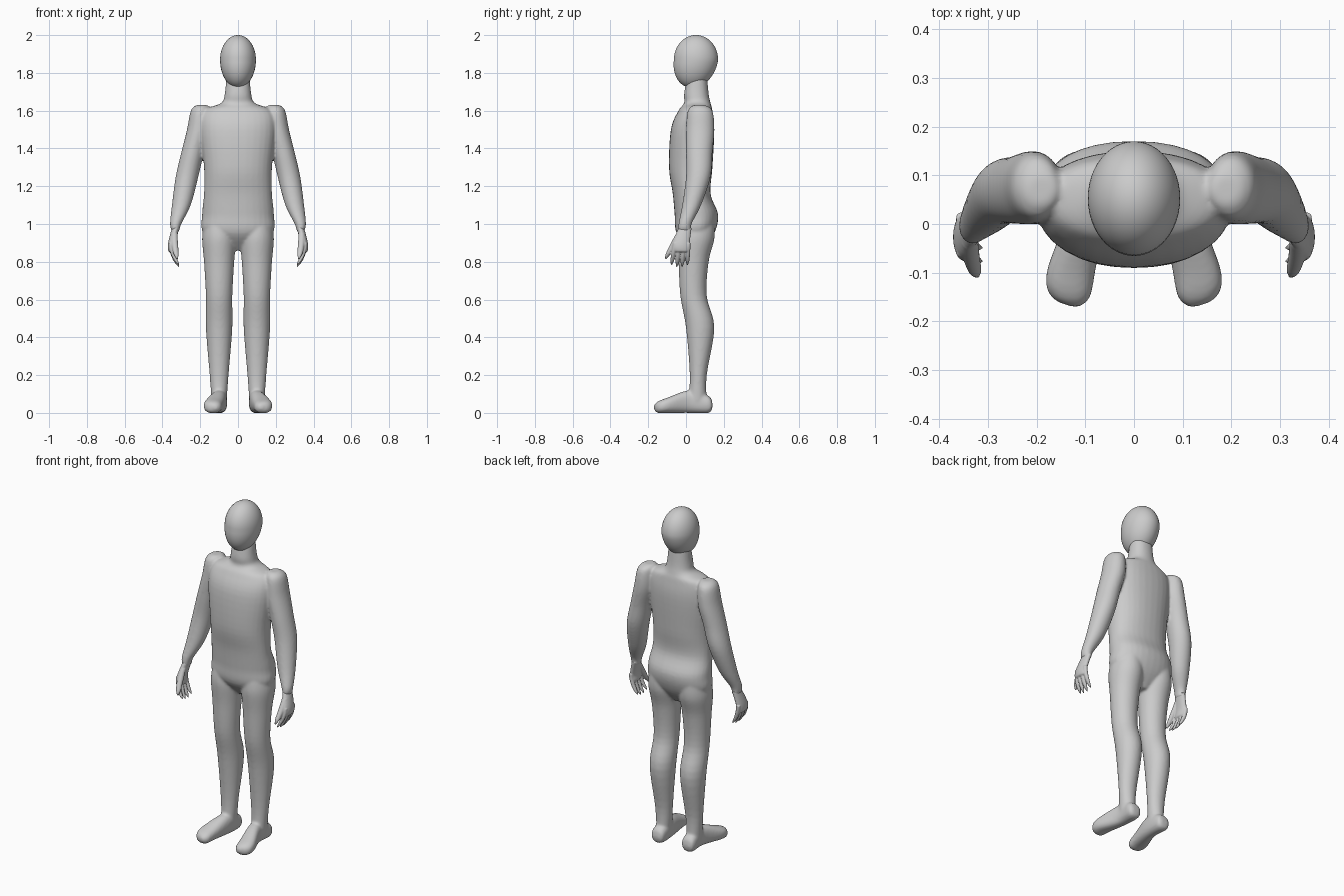
import bpy, bmesh, math
from mathutils import Matrix, Vector

cube = bpy.data.objects.get("Cube")
if cube:
    bpy.data.objects.remove(cube, do_unlink=True)

grey = bpy.data.materials.new("plain grey")
grey.use_nodes = True
colour = (0.6, 0.6, 0.6, 1)
grey.diffuse_color = colour
grey.node_tree.nodes["Principled BSDF"].inputs["Base Color"].default_value = colour


def smooth_sections(sections, steps=5):
    """Fill in sections between the given ones with a smooth curve."""
    rows = [Vector(section) for section in sections]
    padded = [rows[0], *rows, rows[-1]]
    filled = []
    for before, start, end, after in zip(padded, padded[1:], padded[2:], padded[3:]):
        leave, arrive = (end - before) / 2, (after - start) / 2
        for step in range(steps):
            t = step / steps
            ease = t * t * (3 - 2 * t)
            filled.append(start.lerp(end, ease)
                          + leave * t * (1 - t) ** 2 - arrive * t * t * (1 - t))
    return filled + [rows[-1]]


def superellipse(angle, power):
    """Point on a unit circle, squared off as the power rises."""
    return [math.copysign(abs(value) ** (2 / power), value)
            for value in (math.cos(angle), math.sin(angle))]


def loft(bm, sections, side=1, lengthwise=False, power=2, count=32):
    """Closed skin over sections of (level, low, high, half width, centre x).
    Low and high run front to back, or bottom to top on a lengthwise part."""
    outline = [superellipse(math.tau * i / count, power) for i in range(count)]
    previous = None
    for level, low, high, half, centre in smooth_sections(sections):
        ring = []
        for across, along in outline:
            x = side * (centre + across * half)
            depth = (low + high) / 2 + along * (high - low) / 2
            place = (x, level, depth) if lengthwise else (x, depth, level)
            ring.append(bm.verts.new(place))
        if previous is None:
            bm.faces.new(ring)
        else:
            for i in range(count):
                bm.faces.new((previous[i - 1], previous[i], ring[i], ring[i - 1]))
        previous = ring
    bm.faces.new(previous)


def finger(bm, side, root, tip, radius, count=7):
    """Tapered finger that curls sideways from its root to a rounded tip."""
    root, tip = Vector(root), Vector(tip)
    sections = []
    for i in range(count):
        t = i / (count - 1)
        point = root.lerp(tip, t)
        centre = root.x + (tip.x - root.x) * t * t
        thick = radius * math.sqrt(1.05 - t ** 4)
        sections.append((point.z, point.y - thick, point.y + thick, thick, centre))
    loft(bm, sections, side, count=16)


def finish(bm, name):
    """Turn the skin into a smooth-shaded object."""
    bmesh.ops.recalc_face_normals(bm, faces=bm.faces)
    mesh = bpy.data.meshes.new(name)
    bm.to_mesh(mesh)
    bm.free()
    mesh.materials.append(grey)
    mesh.shade_smooth()
    part = bpy.data.objects.new(name, mesh)
    bpy.context.collection.objects.link(part)
    return part


def fuse(part, voxel, relax):
    """Merge overlapping skins and soften the joins."""
    remesh = part.modifiers.new("fuse", "REMESH")
    remesh.mode = "VOXEL"
    remesh.voxel_size = voxel
    remesh.use_smooth_shade = True
    soften = part.modifiers.new("soften", "SMOOTH")
    soften.factor = 0.5
    soften.iterations = relax


# Torso from crotch to neck
torso = [
    (.86, .02, .09, .03, 0),
    (.95, -.05, .15, .18, 0),
    (1.05, -.06, .17, .19, 0),
    (1.16, -.07, .13, .18, 0),
    (1.3, -.09, .14, .18, 0),
    (1.5, -.08, .15, .2, 0),
    (1.6, -.04, .14, .18, 0),
    (1.64, -.01, .13, .09, 0),
    (1.69, -.01, .12, .07, 0),
    (1.8, .01, .11, .06, 0),
]
# Leg from hip to ankle
leg = [
    (1, -.04, .15, .08, .1),
    (.92, -.05, .15, .09, .1),
    (.8, -.04, .12, .08, .1),
    (.62, -.03, .11, .07, .1),
    (.45, 0, .15, .07, .1),
    (.2, .02, .11, .05, .1),
    (.06, .01, .11, .04, .1),
]
# Arm from shoulder to wrist
arm = [
    (1.63, .04, .1, .03, .19),
    (1.6, .01, .14, .05, .2),
    (1.5, 0, .15, .06, .21),
    (1.38, 0, .14, .06, .24),
    (1.25, 0, .13, .06, .27),
    (1.1, -.02, .08, .05, .3),
    (1, -.04, .03, .03, .33),
    (.96, -.04, .03, .02, .33),
]
# Foot from heel to toe
foot = [
    (.14, .03, .05, .02, .1),
    (.12, 0, .09, .04, .1),
    (.02, 0, .12, .04, .1),
    (-.1, 0, .08, .05, .13),
    (-.15, 0, .06, .04, .13),
    (-.17, .02, .04, .01, .12),
]
palm = [
    (.98, -.04, .03, .02, .33),
    (.9, -.07, .02, .02, .35),
    (.86, -.07, .02, .02, .35),
    (.85, -.05, .01, .01, .35),
]

bm = bmesh.new()
loft(bm, torso, power=2.2)
for side in (1, -1):
    loft(bm, leg, side)
    loft(bm, arm, side)
    loft(bm, foot, side, lengthwise=True, power=2.4)
fuse(finish(bm, "body"), voxel=.007, relax=7)

# Egg-shaped head: a stretched ball whose chin is longer and leans forward
bm = bmesh.new()
bmesh.ops.create_uvsphere(bm, u_segments=48, v_segments=32, radius=1)
for vert in bm.verts:
    height = vert.co.z
    lean = .02 * min(height, 0)
    vert.co.x *= .095
    vert.co.y = vert.co.y * .117 + lean
    vert.co.z *= .13 if height > 0 else .15
bm.transform(Matrix.Translation((0, .053, 1.87)))
finish(bm, "head")

# Hands: a palm, four curled fingers and a thumb
for side, label in ((1, "left"), (-1, "right")):
    bm = bmesh.new()
    loft(bm, palm, side)
    for i in range(4):
        spread = i - 1.5
        root = (.354, -.022 + .023 * spread, .9)
        tip = (.312, -.035 + .028 * spread, .77 + .005 * spread ** 2)
        finger(bm, side, root, tip, .012)
    finger(bm, side, (.337, -.035, .95), (.322, -.108, .815), .017)
    fuse(finish(bm, label + "_hand"), voxel=.0035, relax=3)
